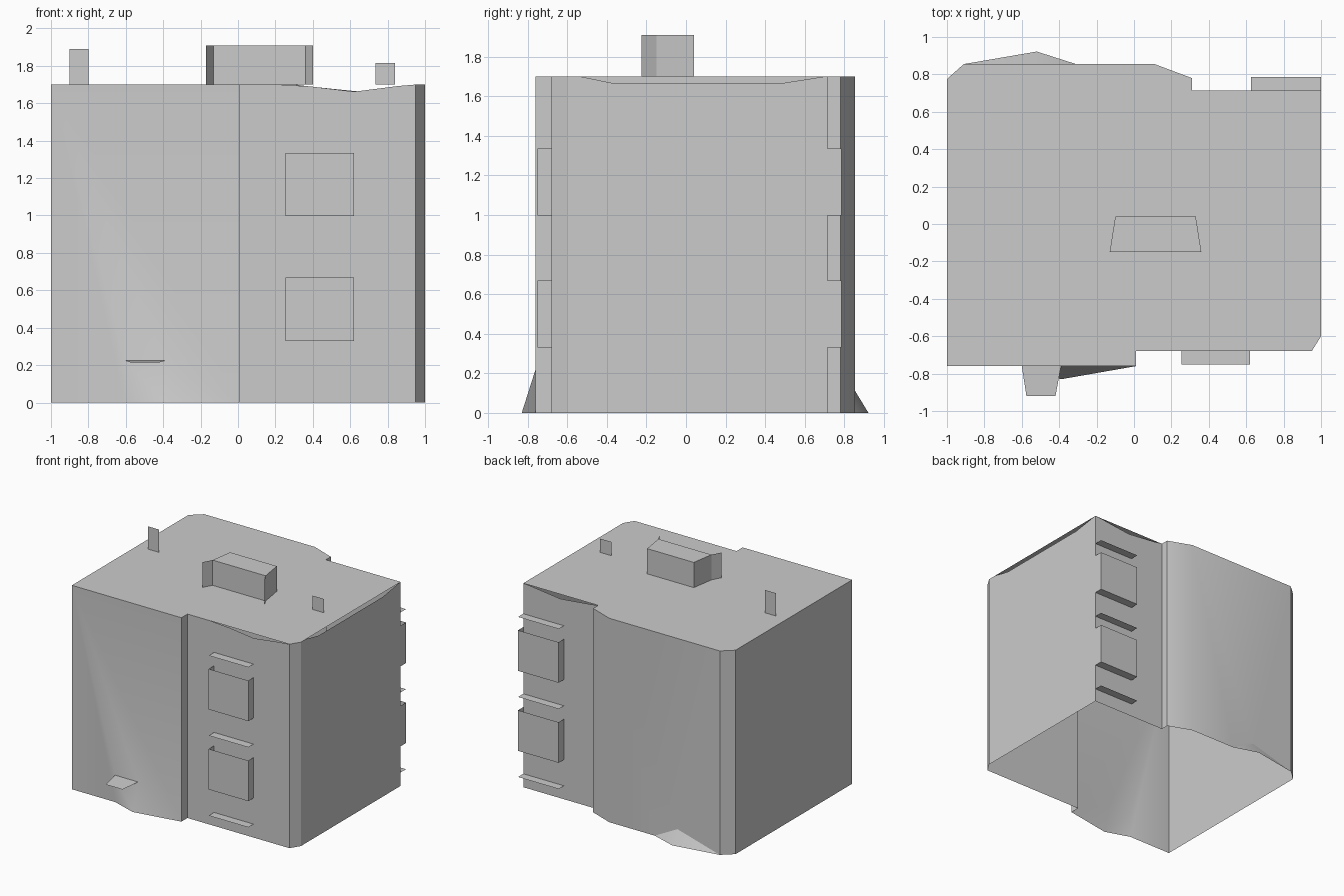
import bpy, bmesh, math

if "Cube" in bpy.data.objects:
    bpy.data.objects.remove(bpy.data.objects["Cube"])

H = 1.70  # roof height


def make(name, faces, smooth=False):
    """Mesh object from a list of polygons, with shared corners welded."""
    bm = bmesh.new()
    for f in faces:
        bm.faces.new([bm.verts.new(p) for p in f])
    bmesh.ops.remove_doubles(bm, verts=bm.verts[:], dist=0.0005)
    me = bpy.data.meshes.new(name)
    bm.to_mesh(me)
    bm.free()
    ob = bpy.data.objects.new(name, me)
    bpy.context.collection.objects.link(ob)
    if smooth:
        bpy.context.view_layer.objects.active = ob
        ob.select_set(True)
        bpy.ops.object.shade_smooth_by_angle(angle=math.radians(32))
        ob.select_set(False)
    return ob


def wall(a, b, z0=0.0, z1=H):
    """Upright quad between two plan points."""
    return [(*a, z0), (*b, z0), (*b, z1), (*a, z1)]


def sagging_wall(a, b, dips):
    """Wall whose top edge sags; dips are (fraction, z) from a to b."""
    top = [(a[0] + (b[0] - a[0]) * t, a[1] + (b[1] - a[1]) * t, z)
           for t, z in reversed(dips)]
    return [(*a, 0), (*b, 0), (*b, H)] + top + [(*a, H)]


# Floor outline, anticlockwise from the front left corner
P = [(-1, -.76), (.01, -.76), (.01, -.68), (.95, -.68), (1, -.6), (1, .715),
     (.31, .715), (.31, .78), (.11, .855), (-.91, .855), (-1, .775)]

# Thin flat roof
make("roof", [[(x, y, H) for x, y in P]])

# Walls: plain panels, and three that sag below the roof edge
walls = [wall(P[i], P[(i + 1) % len(P)]) for i in (1, 3, 6, 7, 9, 10)]
walls.append(sagging_wall(P[2], P[3], [(.22, H), (.4, 1.69), (.65, 1.662), (.9, 1.692)]))
walls.append(sagging_wall(P[4], P[5], [(.05, H), (.18, 1.665), (.82, 1.665), (.99, H)]))
walls.append(sagging_wall(P[5], P[6], [(.1, 1.695), (.5, 1.662), (.9, 1.69)]))

# Front left wall with a flared foot
A, B, C, D = (-.6, -.76, 0), (-.6, -.76, .22), (-.39, -.76, .22), (.01, -.76, 0)
T = (-.39, -.83, 0)
walls += [[(-1, -.76, 0), A, B, C, D, (.01, -.76, H), (-1, -.76, H)],
          [A, T, B], [T, C, B], [T, D, C]]

# Back wall with a smaller flared foot
A, C, D, T = (-.91, .855, 0), (-.52, .855, .11), (-.31, .855, 0), (-.52, .922, 0)
walls += [[(.11, .855, 0), D, C, A, (-.91, .855, H), (.11, .855, H)],
          [T, A, C], [D, T, C]]
make("walls", walls, smooth=True)

# Ledge over the front foot
make("front_ledge", [[(-.6, -.76, .224), (-.575, -.92, .214),
                      (-.42, -.92, .214), (-.39, -.76, .224)]])


def window_column(name, x0, x1, y, out):
    """Two open-topped window boxes and three thin slats."""
    yo = y + out
    for i, z in enumerate((.33, .997)):
        top = z + .338
        make(f"{name}_window_{i}", [
            wall((x0, yo), (x1, yo), z, top),
            wall((x1, yo), (x1, y), z, top),
            wall((x0, y), (x0, yo), z, top),
            [(x0, y, z), (x1, y, z), (x1, yo, z), (x0, yo, z)]])
    for i in range(3):
        z = .112 + .667 * i
        make(f"{name}_slat_{i}", [[(x0, y, z), (x0, yo, z), (x1, yo, z), (x1, y, z)]])


window_column("front", .255, .62, -.68, -.07)
window_column("back", .625, 1.0, .715, .07)

# Roof housing with flared side flaps
Q = [(-.17, -.225), (-.13, -.15), (.36, -.15), (.40, -.225)]
bl, br, zt = (-.1, .04), (.33, .04), 1.91
make("roof_housing", [
    wall(Q[1], Q[2], H, zt), wall(Q[2], br, H, zt), wall(br, bl, H, zt),
    wall(bl, Q[1], H, zt), [(*p, zt) for p in (Q[1], Q[2], br, bl)]])
make("roof_flaps", [wall(Q[0], Q[1], H, zt), wall(Q[2], Q[3], H, zt)])

# Upright roof pipes, thin cards
make("tall_roof_pipe", [wall((-.90, .10), (-.80, .10), H, 1.89)])
make("short_roof_pipe", [wall((.735, -.07), (.84, -.07), H, 1.815)])
